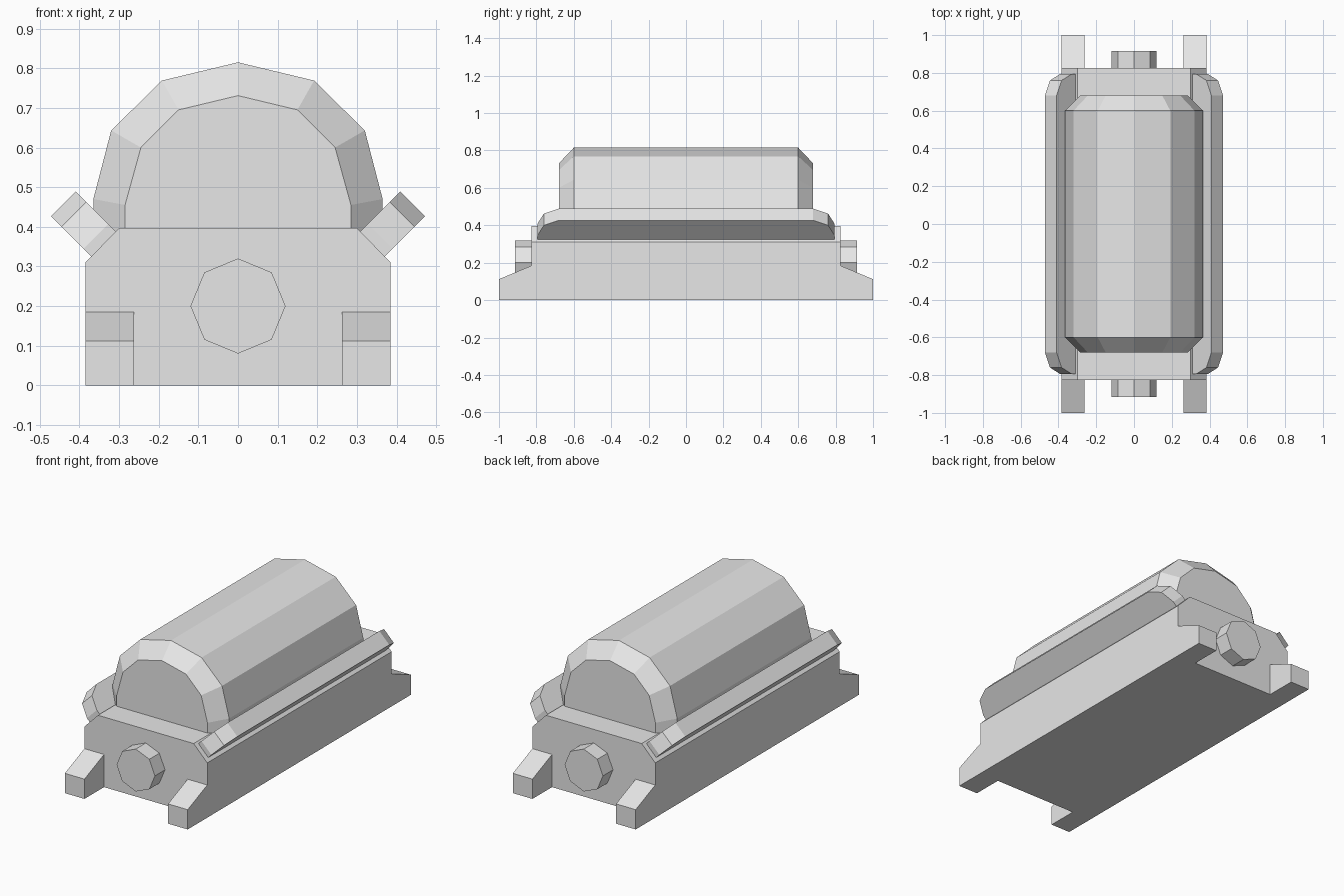
import bpy
import bmesh
from mathutils import Matrix, Vector

cube = bpy.data.objects.get("Cube")
if cube:
    bpy.data.objects.remove(cube, do_unlink=True)

grey = bpy.data.materials.new("light grey")
grey.use_nodes = True
grey.diffuse_color = (0.8, 0.8, 0.8, 1)
grey.node_tree.nodes["Principled BSDF"].inputs["Base Color"].default_value = (0.8, 0.8, 0.8, 1)


def loft(name, sections):
    """Join equal-length rings of points into a closed flat-shaded solid."""
    bm = bmesh.new()
    rings = [[bm.verts.new(p) for p in s] for s in sections]
    n = len(rings[0])
    for a, b in zip(rings, rings[1:]):
        for i in range(n):
            j = (i + 1) % n
            bm.faces.new((a[i], a[j], b[j], b[i]))
    bm.faces.new(rings[0])
    bm.faces.new(rings[-1])
    bmesh.ops.recalc_face_normals(bm, faces=bm.faces)
    mesh = bpy.data.meshes.new(name)
    bm.to_mesh(mesh)
    bm.free()
    mesh.materials.append(grey)
    obj = bpy.data.objects.new(name, mesh)
    bpy.context.collection.objects.link(obj)
    return obj


def mirrored(half):
    """Complete an x-z profile whose right half is given bottom to top."""
    return half + [(-x, z) for x, z in reversed(half) if x > 0]


def at_y(profile, y):
    return [(x, y, z) for x, z in profile]


# Base block with chamfered shoulders
base = mirrored([(0.385, 0), (0.385, 0.31), (0.3, 0.397)])
loft("base", [at_y(base, y) for y in (-0.825, 0.825)])

# Faceted hood with bevelled ends
outer = mirrored([(0.365, 0.36), (0.365, 0.47), (0.32, 0.643), (0.192, 0.769), (0, 0.815)])
inner = mirrored([(0.285, 0.36), (0.285, 0.455), (0.245, 0.6), (0.15, 0.695), (0, 0.731)])
loft("hood", [at_y(inner, -0.68), at_y(outer, -0.6), at_y(outer, 0.6), at_y(inner, 0.68)])

# Slanted side fins with clipped ends, standing on the shoulders
half = [(0, 0.795), (0.02, 0.795), (0.075, 0.76), (0.102, 0.68)]
outline = half + [(d, -y) for d, y in reversed(half)]
for side, s in (("left", 1), ("right", -1)):
    loft(side + "_fin", [[(s * (x + d), y, z + d) for d, y in outline]
                         for x, z in ((0.37, 0.325), (0.308, 0.387))])

# Sloped feet and octagonal end bosses
for end, e in (("front", -1), ("back", 1)):
    foot = [(0.8, 0), (1, 0), (1, 0.112), (0.825, 0.185), (0.8, 0.185)]
    for side, s in (("left", 1), ("right", -1)):
        loft(f"{end}_{side}_foot", [[(s * x, e * y, z) for y, z in foot]
                                    for x in (0.262, 0.385)])
    octagon = [Matrix.Rotation(i * 0.785398, 3, 'Y') @ Vector((0, 0, 0.12)) for i in range(8)]
    loft(end + "_boss", [[p + Vector((0, e * y, 0.2)) for p in octagon]
                         for y in (0.8, 0.915)])
